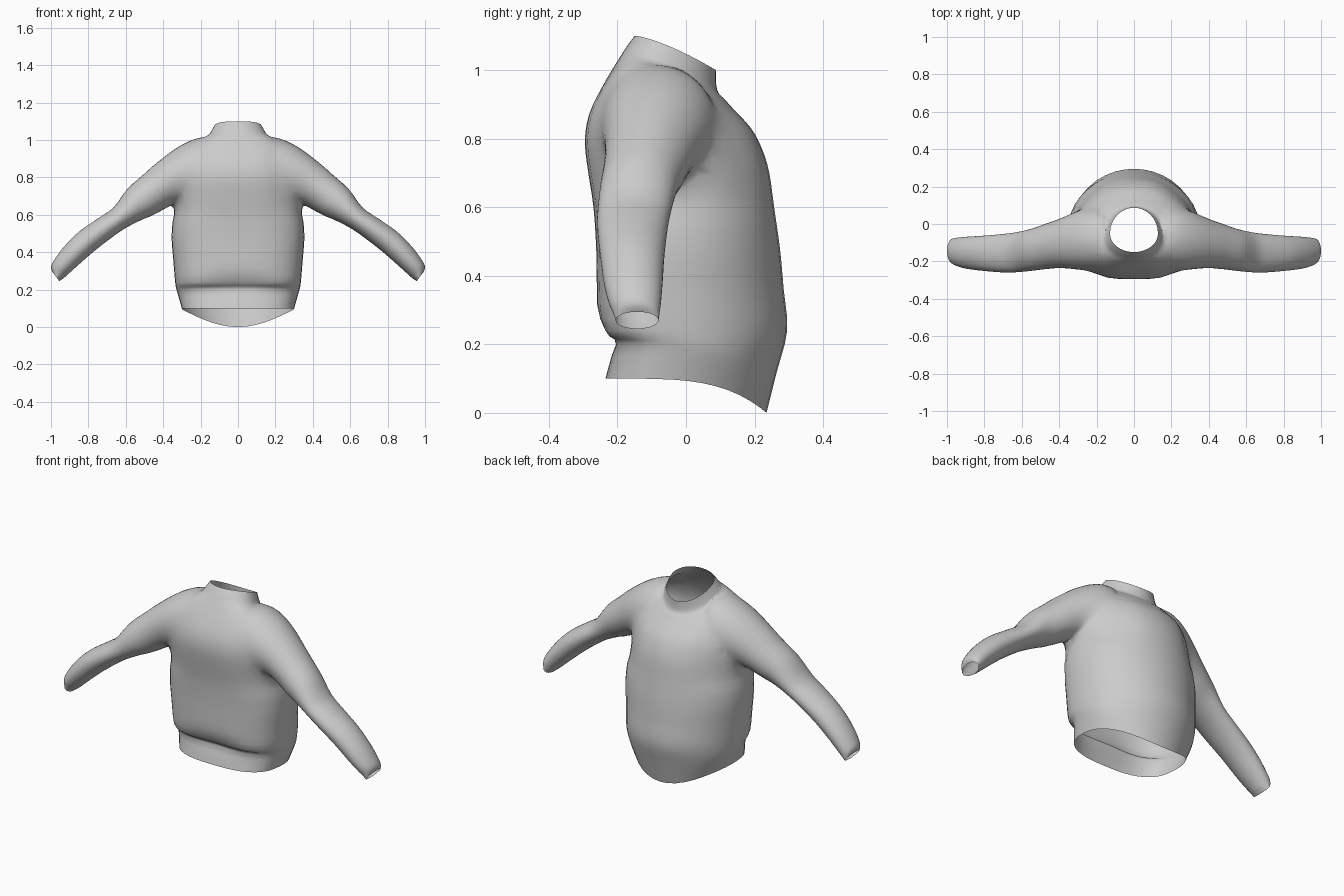
import bpy, bmesh, math
from mathutils import Vector

cube = bpy.data.objects.get("Cube")
if cube:
    bpy.data.objects.remove(cube, do_unlink=True)

SEGMENTS = 40
STEPS = 3

knit = bpy.data.materials.new("grey_knit")
knit.use_nodes = True
grey = (0.6, 0.6, 0.6, 1)
knit.diffuse_color = grey
knit.node_tree.nodes["Principled BSDF"].inputs["Base Color"].default_value = grey


def refine(rows):
    """Catmull-Rom interpolation between rows of ring measurements."""
    out = []
    for i in range(len(rows) - 1):
        a, b, c, d = (rows[max(0, min(len(rows) - 1, i + k))] for k in (-1, 0, 1, 2))
        for s in range(STEPS):
            t = s / STEPS
            out.append([q + 0.5 * t * (r - p + t * (2 * p - 5 * q + 4 * r - s2
                        + t * (3 * (q - r) + s2 - p)))
                        for p, q, r, s2 in zip(a, b, c, d)])
    return out + [list(rows[-1])]


def loft(name, rings):
    """Closed tube through the rings; its end caps use material slot 1."""
    bm = bmesh.new()
    loops = [[bm.verts.new(p) for p in ring] for ring in rings]
    for lo, hi in zip(loops, loops[1:]):
        for i in range(SEGMENTS):
            j = (i + 1) % SEGMENTS
            bm.faces.new((lo[i], lo[j], hi[j], hi[i]))
    for loop in (loops[0], loops[-1]):
        hub = bm.verts.new(sum((v.co for v in loop), Vector()) / SEGMENTS)
        for i in range(SEGMENTS):
            bm.faces.new((loop[i], loop[(i + 1) % SEGMENTS], hub)).material_index = 1
    bmesh.ops.recalc_face_normals(bm, faces=bm.faces)
    me = bpy.data.meshes.new(name)
    bm.to_mesh(me)
    bm.free()
    me.materials.append(knit)
    me.materials.append(knit)
    ob = bpy.data.objects.new(name, me)
    bpy.context.collection.objects.link(ob)
    return ob


def power(v, e):
    return math.copysign(abs(v) ** e, v)


def torso_ring(row):
    zf, zb, drop, w, yf, yb = row
    mid = yf + (yb - yf) * 0.42
    n = 2 + 0.7 * max(0, min(1, (w - 0.12) / 0.15))
    pts = []
    for i in range(SEGMENTS):
        a = math.tau * i / SEGMENTS
        c, s = math.cos(a), math.sin(a)
        e = 2 / n if s < 0 else 1
        x = w * power(c, e)
        y = mid + (yb - mid if s > 0 else mid - yf) * power(s, e)
        t = max(0, min(1, (y - yf) / (yb - yf)))
        z = zf + (zb - zf) * t ** drop
        # Soft tuck above the hem at the front
        if s < 0:
            y += 0.025 * math.exp(-(x / 0.16) ** 2 - ((z - 0.235) / 0.04) ** 2)
        pts.append((x, y, z))
    return pts


# Torso from hem to collar: front z, back z, drop curve, half width, front y, back y
torso_rows = [
    (0.10, 0.00, 4, 0.300, -0.235, 0.235),
    (0.20, 0.12, 2, 0.325, -0.215, 0.265),
    (0.24, 0.24, 1.4, 0.336, -0.255, 0.295),
    (0.36, 0.36, 1.4, 0.346, -0.260, 0.285),
    (0.48, 0.48, 1.4, 0.355, -0.262, 0.274),
    (0.60, 0.60, 1.4, 0.347, -0.270, 0.257),
    (0.70, 0.70, 1.4, 0.340, -0.285, 0.243),
    (0.79, 0.77, 1.4, 0.335, -0.295, 0.222),
    (0.87, 0.83, 1.4, 0.320, -0.283, 0.190),
    (0.95, 0.89, 1.4, 0.280, -0.245, 0.135),
    (1.01, 0.92, 1.4, 0.220, -0.210, 0.108),
    (1.045, 0.935, 1.4, 0.165, -0.188, 0.094),
    (1.07, 0.96, 1.4, 0.146, -0.172, 0.088),
    (1.10, 1.00, 1.4, 0.128, -0.150, 0.087),
]
sweater = loft("sweater", [torso_ring(r) for r in refine(torso_rows)])

# Sleeve from shoulder to cuff: top x, top z, bottom x, bottom z, front y, back y
sleeve_rows = [
    (0.14, 1.01, 0.14, 0.75, -0.22, 0.06),
    (0.21, 1.02, 0.21, 0.70, -0.245, 0.09),
    (0.30, 0.98, 0.27, 0.66, -0.25, 0.08),
    (0.39, 0.92, 0.34, 0.66, -0.238, 0.045),
    (0.50, 0.82, 0.42, 0.61, -0.24, 0.005),
    (0.59, 0.74, 0.50, 0.58, -0.25, -0.025),
    (0.665, 0.64, 0.60, 0.53, -0.258, -0.045),
    (0.75, 0.58, 0.68, 0.475, -0.258, -0.055),
    (0.85, 0.51, 0.77, 0.405, -0.25, -0.063),
    (0.93, 0.43, 0.85, 0.335, -0.24, -0.068),
    (0.985, 0.355, 0.90, 0.29, -0.225, -0.073),
    (1.00, 0.32, 0.928, 0.265, -0.212, -0.077),
    (0.992, 0.295, 0.955, 0.245, -0.205, -0.08),
]


def sleeve_ring(row, side):
    tx, tz, bx, bz, yf, yb = row
    pts = []
    for i in range(SEGMENTS):
        a = math.tau * i / SEGMENTS
        c, s = math.cos(a) / 2, math.sin(a) / 2
        pts.append((side * ((tx + bx) / 2 + (tx - bx) * c),
                    (yf + yb) / 2 + (yb - yf) * s,
                    (tz + bz) / 2 + (tz - bz) * c))
    return pts


# Join both sleeves to the torso
bpy.context.view_layer.objects.active = sweater
for side, name in ((1, "left_sleeve"), (-1, "right_sleeve")):
    sleeve = loft(name, [sleeve_ring(r, side) for r in refine(sleeve_rows)])
    mod = sweater.modifiers.new("join_sleeve", "BOOLEAN")
    mod.operation = "UNION"
    mod.solver = "EXACT"
    mod.object = sleeve
    bpy.ops.object.modifier_apply(modifier=mod.name)
    bpy.data.objects.remove(sleeve, do_unlink=True)

# Open the neck, hem and cuffs, then soften the armhole seams
bm = bmesh.new()
bm.from_mesh(sweater.data)
bmesh.ops.delete(bm, geom=[f for f in bm.faces if f.material_index == 1], context="FACES")
bmesh.ops.remove_doubles(bm, verts=bm.verts, dist=0.004)
seam = [v for v in bm.verts if 0.17 < abs(v.co.x) < 0.46 and v.co.z > 0.58]
for _ in range(8):
    bmesh.ops.smooth_vert(bm, verts=seam, factor=0.5,
                          use_axis_x=True, use_axis_y=True, use_axis_z=True)
bm.to_mesh(sweater.data)
bm.free()
sweater.data.materials.pop()

for ob in bpy.context.selected_objects:
    ob.select_set(False)
sweater.select_set(True)
bpy.ops.object.shade_smooth_by_angle(angle=math.radians(60))
